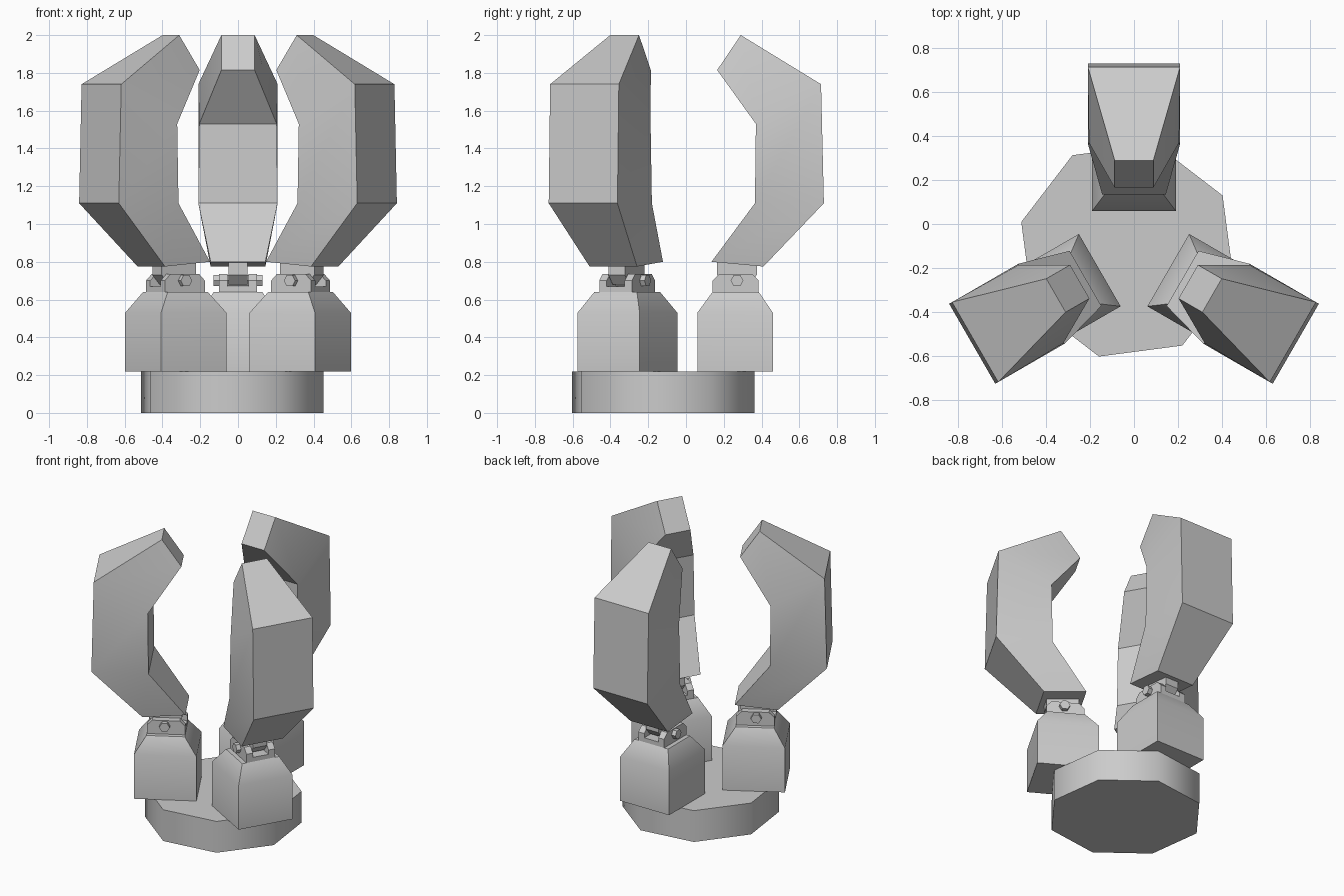
import bpy, bmesh, math
from mathutils import Matrix, Vector

if "Cube" in bpy.data.objects:
    bpy.data.objects.remove(bpy.data.objects["Cube"])

grey = bpy.data.materials.new("light grey")
grey.diffuse_color = (0.6, 0.6, 0.6, 1)
grey.use_nodes = True
grey.node_tree.nodes["Principled BSDF"].inputs["Base Color"].default_value = grey.diffuse_color
PIVOT = Vector((0, -0.12, 0))


def make(name, verts, faces, angle, turn=0.0):
    """Mesh object, turned about the gripper axis, smooth below the angle."""
    m = Matrix.Translation(PIVOT) @ Matrix.Rotation(turn, 4, 'Z') @ Matrix.Translation(-PIVOT)
    bm = bmesh.new()
    vs = [bm.verts.new(m @ Vector(v)) for v in verts]
    for f in faces:
        bm.faces.new([vs[i] for i in f])
    bmesh.ops.recalc_face_normals(bm, faces=bm.faces)
    me = bpy.data.meshes.new(name)
    bm.to_mesh(me)
    bm.free()
    me.materials.append(grey)
    ob = bpy.data.objects.new(name, me)
    bpy.context.collection.objects.link(ob)
    bpy.ops.object.select_all(action='DESELECT')
    ob.select_set(True)
    bpy.context.view_layer.objects.active = ob
    bpy.ops.object.shade_smooth_by_angle(angle=math.radians(angle))
    return ob


def loft(name, rings, angle, turn=0.0):
    """Skin over equal-sized rings, capped at both ends."""
    n = len(rings[0])
    faces = [tuple(range(n)), tuple(range((len(rings) - 1) * n, len(rings) * n))]
    for r in range(len(rings) - 1):
        for i in range(n):
            j = (i + 1) % n
            faces.append((r * n + i, r * n + j, (r + 1) * n + j, (r + 1) * n + i))
    return make(name, [v for ring in rings for v in ring], faces, angle, turn)


def plate(name, profile, x0, x1, turn):
    """Side profile (y, z) extruded across x."""
    return loft(name, [[(x, y, z) for y, z in profile] for x in (x0, x1)], 20, turn)


def rect(y0, y1, w, z):
    return [(-w, y0, z), (w, y0, z), (w, y1, z), (-w, y1, z)]


# Octagonal base disc
loft("base", [[(-0.03 + 0.5 * math.cos(math.radians(30 + 45 * k)),
                -0.12 + 0.5 * math.sin(math.radians(30 + 45 * k)), z)
               for k in range(8)] for z in (0, 0.22)], 50)

# Finger cross-sections: inner (y, z, half width), outer (y, z, half width)
SECTIONS = [((0.135, 0.80, 0.145), (0.41, 0.775, 0.145)),
            ((0.365, 1.11, 0.21), (0.73, 1.11, 0.21)),
            ((0.37, 1.53, 0.205), (0.715, 1.74, 0.21)),
            ((0.165, 1.815, 0.088), (0.29, 2.0, 0.088))]
CHEEK = [(0.14, 0.64), (0.385, 0.64), (0.385, 0.70), (0.35, 0.735), (0.175, 0.735), (0.14, 0.70)]
FLOOR = [(0.14, 0.64), (0.385, 0.64), (0.385, 0.67), (0.14, 0.67)]
TONGUE = [(0.21, 0.68), (0.33, 0.68), (0.375, 0.73), (0.375, 0.80), (0.165, 0.80), (0.165, 0.73)]
BOLT = [(0.27 + 0.034 * math.cos(k * math.pi / 3), 0.70 + 0.034 * math.sin(k * math.pi / 3))
        for k in range(6)]

for n, turn in enumerate(math.radians(a) for a in (0, 120, 240)):
    tag = f"_{n + 1}"
    # Knuckle housing with tapered shoulders
    loft("housing" + tag, [rect(0.06, 0.46, 0.19, 0.22), rect(0.06, 0.46, 0.19, 0.53),
                           rect(0.14, 0.385, 0.13, 0.64)], 45, turn)
    # Hinge bracket, tongue and bolt
    plate("bracket_floor" + tag, FLOOR, -0.055, 0.055, turn)
    for side in (-1, 1):
        plate("bracket_cheek" + tag, CHEEK, side * 0.055, side * 0.10, turn)
    plate("hinge_tongue" + tag, TONGUE, -0.05, 0.05, turn)
    plate("hinge_bolt" + tag, BOLT, -0.13, 0.13, turn)
    # Hooked finger
    loft("finger" + tag, [[(-a[2], a[0], a[1]), (a[2], a[0], a[1]),
                           (b[2], b[0], b[1]), (-b[2], b[0], b[1])] for a, b in SECTIONS], 28, turn)
